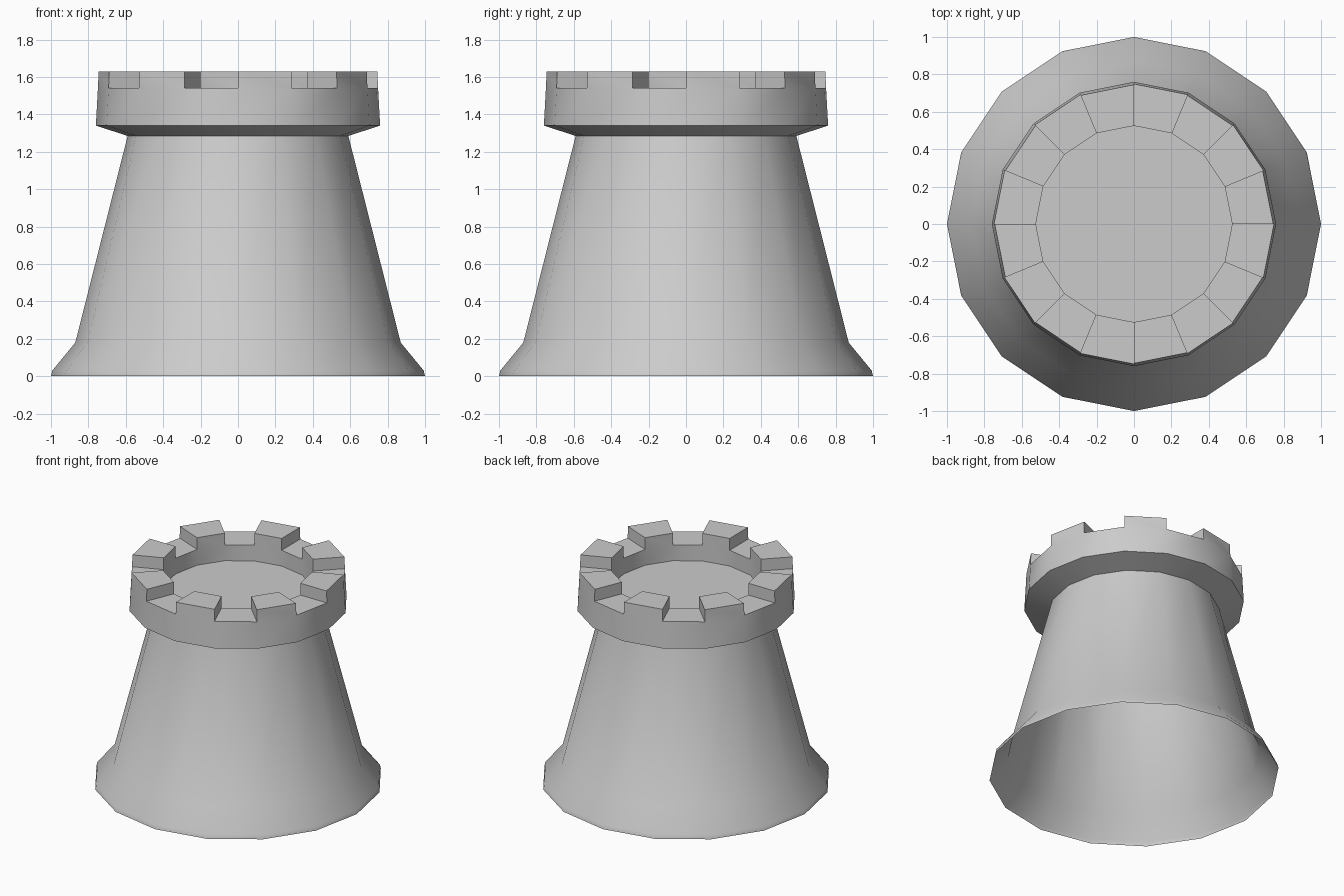
import bpy, bmesh
from math import cos, sin, tau, radians

if "Cube" in bpy.data.objects:
    bpy.data.objects.remove(bpy.data.objects["Cube"])

SIDES = 16
# (radius, height): open foot, flare, tapered wall, flange, gap floor, inner wall
PROFILE = [(1.0, 0.0), (0.993, 0.03), (0.87, 0.18), (0.59, 1.285), (0.76, 1.34),
           (0.749, 1.54), (0.525, 1.54), (0.525, 1.42)]
RIM_FLOOR = 5            # profile step that forms the flat ring under the merlons
MERLON_TOP, MERLON_RADIUS = 1.63, 0.745

bm = bmesh.new()
rings = [[bm.verts.new((r * cos(tau * i / SIDES), r * sin(tau * i / SIDES), z))
          for i in range(SIDES)] for r, z in PROFILE]

# Shell of the tower
rim_faces = []
for step, (low, high) in enumerate(zip(rings, rings[1:])):
    for i in range(SIDES):
        j = (i + 1) % SIDES
        face = bm.faces.new((low[i], low[j], high[j], high[i]))
        if step == RIM_FLOOR and i % 2 == 0:
            rim_faces.append(face)

# Sunken roof floor
bm.faces.new(rings[-1])

# Merlons: raise every other rim face
for face in bmesh.ops.extrude_discrete_faces(bm, faces=rim_faces)["faces"]:
    for v in face.verts:
        radius = v.co.xy.length
        if radius > 0.7:
            v.co.x *= MERLON_RADIUS / radius
            v.co.y *= MERLON_RADIUS / radius
        v.co.z = MERLON_TOP

bm.normal_update()
mesh = bpy.data.meshes.new("castle_tower")
bm.to_mesh(mesh)
bm.free()
tower = bpy.data.objects.new("castle_tower", mesh)
bpy.context.collection.objects.link(tower)

# Smooth round walls, sharp rim edges
bpy.context.view_layer.objects.active = tower
tower.select_set(True)
bpy.ops.object.shade_smooth_by_angle(angle=radians(40))
